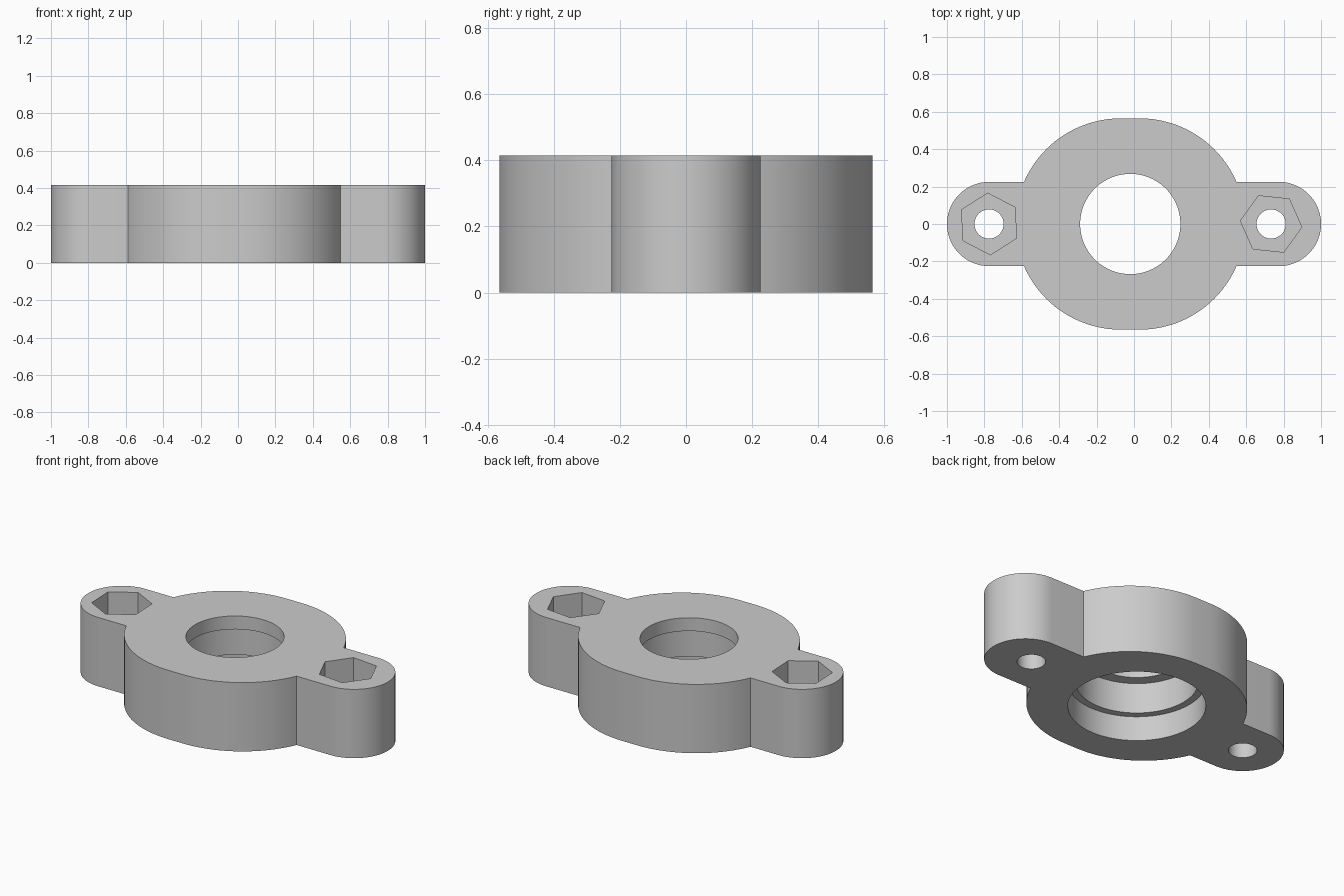
import bpy, bmesh
from math import pi, cos, sin, radians

if "Cube" in bpy.data.objects:
    bpy.data.objects.remove(bpy.data.objects["Cube"], do_unlink=True)

HEIGHT = 0.415
MID = -0.02          # bore axis, slightly off the centre of the ears
ROUND = 96

grey = bpy.data.materials.new("plain_grey")
grey.use_nodes = True
grey.diffuse_color = (0.6, 0.6, 0.6, 1)
grey.node_tree.nodes["Principled BSDF"].inputs["Base Color"].default_value = (0.6, 0.6, 0.6, 1)


def prism(name, outline, z0, z1):
    """Extrude a flat outline from z0 to z1."""
    bm = bmesh.new()
    face = bm.faces.new([bm.verts.new((x, y, z0)) for x, y in outline])
    out = bmesh.ops.extrude_face_region(bm, geom=[face])
    top = [v for v in out["geom"] if isinstance(v, bmesh.types.BMVert)]
    bmesh.ops.translate(bm, verts=top, vec=(0, 0, z1 - z0))
    bmesh.ops.recalc_face_normals(bm, faces=bm.faces)
    mesh = bpy.data.meshes.new(name)
    bm.to_mesh(mesh)
    bm.free()
    mesh.materials.append(grey)
    obj = bpy.data.objects.new(name, mesh)
    bpy.context.collection.objects.link(obj)
    return obj


def ring(x, radius, sides=ROUND, turn=0.0):
    return [(x + radius * cos(turn + 2 * pi * i / sides),
             radius * sin(turn + 2 * pi * i / sides)) for i in range(sides)]


def slot(x0, x1, radius):
    """Two half circles joined by straight sides."""
    half = ROUND // 2
    points = []
    for centre, start in ((x1, -pi / 2), (x0, pi / 2)):
        points += [(centre + radius * cos(start + pi * i / half),
                    radius * sin(start + pi * i / half)) for i in range(half + 1)]
    return points


def combine(target, tool, operation):
    """Apply a boolean and discard the tool."""
    mod = target.modifiers.new("combine", "BOOLEAN")
    mod.operation = operation
    mod.solver = "EXACT"
    mod.object = tool
    bpy.context.view_layer.objects.active = target
    bpy.ops.object.modifier_apply(modifier=mod.name)
    bpy.data.objects.remove(tool, do_unlink=True)


# Rounded hub with a long bar that forms both mounting ears
housing = prism("flange_housing", slot(MID - 0.05, MID + 0.05, 0.565), 0, HEIGHT)
combine(housing, prism("ears", slot(-0.775, 0.775, 0.225), 0, HEIGHT), "UNION")

# Stepped bore, widest at the underside
for radius, top in ((0.377, 0.15), (0.335, 0.335), (0.268, HEIGHT + 0.1)):
    combine(housing, prism("bore_cutter", ring(MID, radius), -0.1, top), "DIFFERENCE")

# Bolt holes with hexagonal nut pockets in the top
for x, turn in ((-0.775, 32.5), (0.733, -6)):
    combine(housing, prism("bolt_cutter", ring(x, 0.078, 48), -0.1, HEIGHT + 0.1), "DIFFERENCE")
    pocket = ring(x, 0.165, 6, radians(turn))
    combine(housing, prism("nut_cutter", pocket, HEIGHT - 0.2, HEIGHT + 0.1), "DIFFERENCE")

# Smooth curved walls, crisp edges
bpy.ops.object.select_all(action="DESELECT")
housing.select_set(True)
bpy.context.view_layer.objects.active = housing
bpy.ops.object.shade_smooth_by_angle(angle=radians(25))
